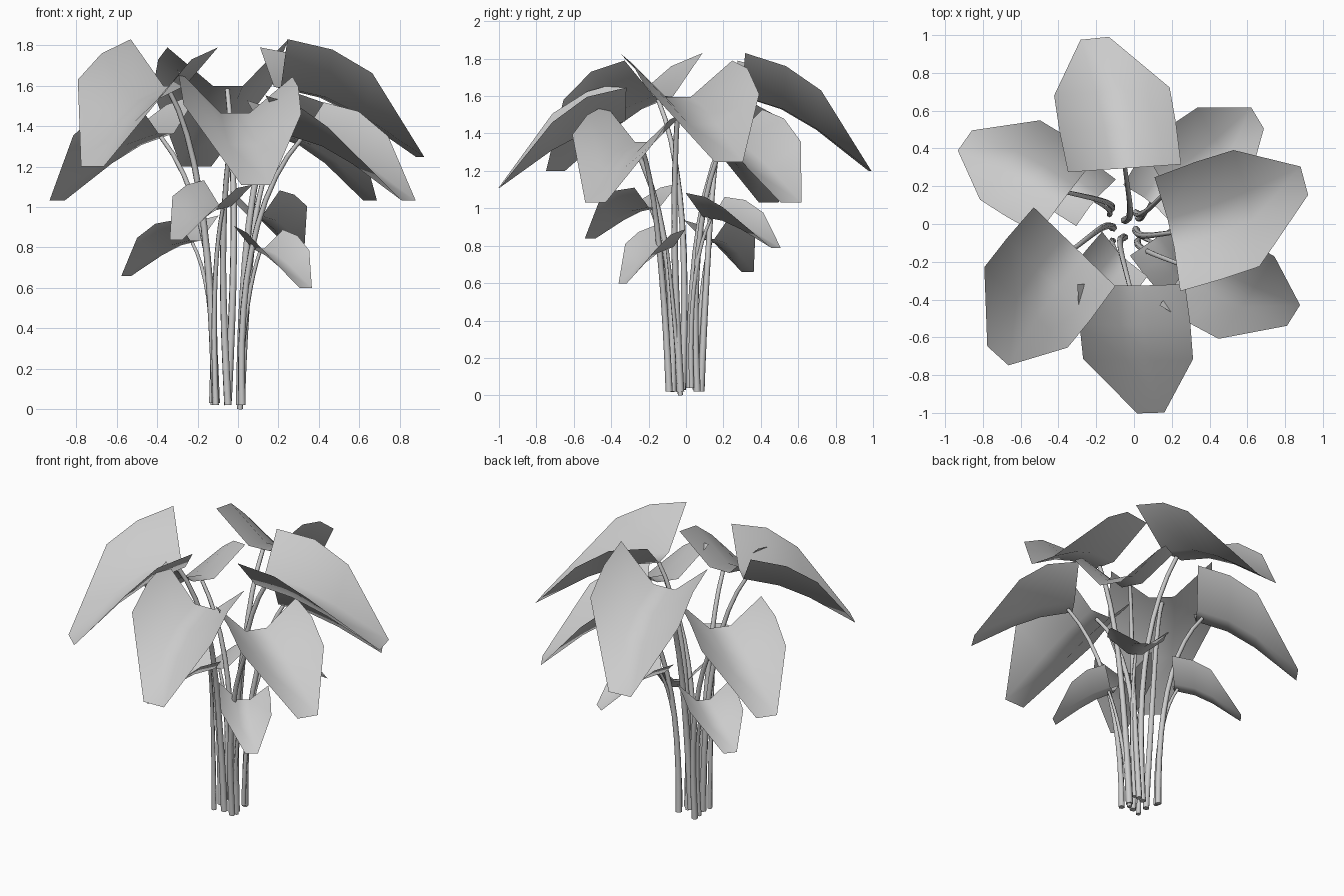
import bpy
from math import sin, cos, pi, radians
from mathutils import Vector, Matrix

cube = bpy.data.objects.get("Cube")
if cube:
    bpy.data.objects.remove(cube, do_unlink=True)

grey = bpy.data.materials.new("pale grey")
grey.use_nodes = True
grey.diffuse_color = (0.6, 0.6, 0.6, 1)
grey.node_tree.nodes["Principled BSDF"].inputs["Base Color"].default_value = (0.6, 0.6, 0.6, 1)

# Leaf rows from base to tip: distance out, then (side, height) for
# right edge, right and left of the flat midrib, left edge
ROWS = [
    (0.00, (-.300, .23), (-.075, .00), (.075, .00), (.300, .19)),
    (0.22, (-.288, .16), (-.060, -.07), (.090, -.07), (.330, .13)),
    (0.41, (-.268, .03), (-.030, -.18), (.120, -.18), (.345, -.02)),
]
TIP = [(0.70, .034, -.40), (0.695, .185, -.40)]


def add_object(name, mesh):
    obj = bpy.data.objects.new(name, mesh)
    bpy.context.collection.objects.link(obj)
    mesh.materials.append(grey)
    mesh.polygons.foreach_set("use_smooth", [True] * len(mesh.polygons))
    return obj


def leaf(name, base, angle, lift, size):
    """Folded, drooping sheet whose outer wings run into the blunt tip."""
    verts = [(u, v, z) for u, *cols in ROWS for v, z in cols] + TIP
    faces = [(r * 4 + c, r * 4 + c + 4, r * 4 + c + 5, r * 4 + c + 1)
             for r in range(2) for c in range(3)]
    faces += [(8, 12, 9), (9, 12, 13, 10), (10, 13, 11)]
    mesh = bpy.data.meshes.new(name)
    mesh.from_pydata(verts, [], faces)
    mesh.transform(Matrix.Translation(base) @ Matrix.Rotation(radians(angle), 4, "Z")
                   @ Matrix.Rotation(radians(-lift), 4, "Y") @ Matrix.Scale(size, 4))
    mesh.update()
    add_object(name, mesh)


def stem(name, root, end, thick, bend, sway, steps=10):
    """Six-sided tapering stalk that rises, bows sideways, then bends outward."""
    curve = bpy.data.curves.new(name, "CURVE")
    curve.dimensions = "3D"
    curve.bevel_depth = thick
    curve.bevel_resolution = 1
    curve.use_fill_caps = True
    line = curve.splines.new("POLY")
    line.points.add(steps)
    for i, p in enumerate(line.points):
        t = i / steps
        side = root.lerp(end, t ** bend) + sway * sin(pi * t)
        rise = root.z + (end.z - root.z) * (1.2 * t - 0.2 * t ** 3)
        p.co = (side.x, side.y, rise, 1)
        p.radius = 1 - 0.4 * t
    temp = bpy.data.objects.new(name, curve)
    bpy.context.collection.objects.link(temp)
    bpy.context.view_layer.update()
    mesh = bpy.data.meshes.new_from_object(
        temp.evaluated_get(bpy.context.evaluated_depsgraph_get()))
    bpy.data.objects.remove(temp, do_unlink=True)
    mesh.materials.clear()
    obj = add_object(name, mesh)
    bpy.context.view_layer.objects.active = obj
    obj.select_set(True)
    bpy.ops.object.shade_smooth_by_angle(angle=radians(65))
    obj.select_set(False)


# name, leaf base, heading and lift in degrees, size, stem root, stem bend
PLANT = [
    ("back_large", (-.05, .295, 1.60), 94, 0, 1.0, (-.05, .02, .04), 2.6),
    ("left_large", (.195, -.05, 1.595), 13, 5, 1.03, (.01, -.03, .02), 2.6),
    ("front_large", (-.015, -.325, 1.465), 270, 2, .95, (-.05, -.07, .02), 2.6),
    ("right_large", (-.315, -.12, 1.60), 226, 0, 1.0, (-.11, -.02, .03), 2.6),
    ("back_right_medium", (-.355, .153, 1.365), 143, 1, .86, (-.12, .08, .02), 2.3),
    ("back_left_medium", (.17, .185, 1.365), 29, 1, .86, (.01, .06, .02), 2.3),
    ("front_left_medium", (.285, -.22, 1.355), -34, 2, .86, (.02, -.09, .02), 2.3),
    ("front_left_small", (.10, -.085, .795), -56, 0, .49, (.01, -.03, 0), 1.3),
    ("back_right_small", (-.21, .12, .835), 140, 6, .54, (-.13, .05, .03), 2.3),
    ("front_right_small", (-.06, -.17, 1.005), 226, 8, .56, (-.11, -.09, .02), 2.3),
    ("back_left_small", (.085, .115, .955), 52, 8, .56, (.02, .03, .04), 2.3),
]
for name, base, angle, lift, size, root, bend in PLANT:
    base = Vector(base)
    leaf(name + "_leaf", base, angle, lift, size)
    ahead = Vector((cos(radians(angle)), sin(radians(angle)), 0))
    out = (ahead - Vector((0, 0, 0.5))) * 0.04 * size
    sway = Vector((ahead.y, -ahead.x, 0)) * 0.03 * size
    stem(name + "_stem", Vector(root), base + out, 0.008 + 0.013 * size, bend, sway)
